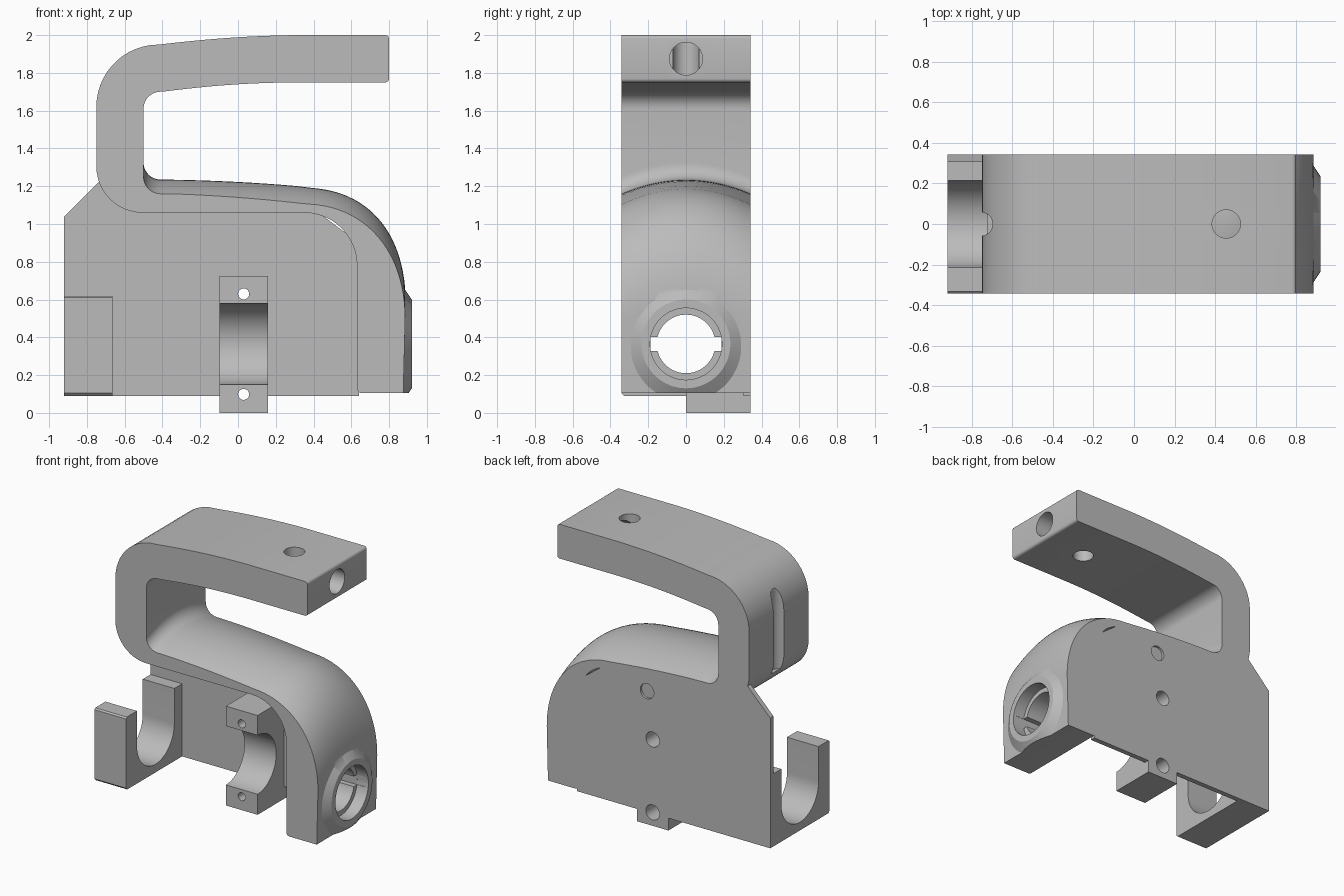
import bpy, bmesh, math
from mathutils import Matrix, Vector

default = bpy.data.objects.get("Cube")
if default:
    bpy.data.objects.remove(default, do_unlink=True)

grey = bpy.data.materials.new("plain grey")
grey.use_nodes = True
grey.diffuse_color = (0.5, 0.5, 0.5, 1)
grey.node_tree.nodes["Principled BSDF"].inputs["Base Color"].default_value = (0.5, 0.5, 0.5, 1)

W = 0.342          # half depth of the casting
BORE_Z = 0.365     # height of the main axis


def finish(name, bm):
    bmesh.ops.recalc_face_normals(bm, faces=bm.faces)
    mesh = bpy.data.meshes.new(name)
    bm.to_mesh(mesh)
    bm.free()
    obj = bpy.data.objects.new(name, mesh)
    mesh.materials.append(grey)
    bpy.context.collection.objects.link(obj)
    return obj


def loft(name, sections):
    """Skin matching closed sections and cap both ends."""
    bm = bmesh.new()
    rings = [[bm.verts.new(p) for p in s] for s in sections]
    n = len(rings[0])
    for a, b in zip(rings, rings[1:]):
        for i in range(n):
            j = (i + 1) % n
            bm.faces.new((a[i], a[j], b[j], b[i]))
    bm.faces.new(rings[0])
    bm.faces.new(rings[-1])
    return finish(name, bm)


def box(name, lo, hi):
    corners = [(lo[0], lo[1]), (hi[0], lo[1]), (hi[0], hi[1]), (lo[0], hi[1])]
    return loft(name, [[(x, y, z) for x, y in corners] for z in (lo[2], hi[2])])


def cone(name, axis, start, length, r1, r2=None):
    bm = bmesh.new()
    bmesh.ops.create_cone(bm, cap_ends=True, segments=64, radius1=r1,
                          radius2=r1 if r2 is None else r2, depth=length)
    d = Vector(axis)
    spin = d.to_track_quat('Z', 'Y').to_matrix().to_4x4()
    bm.transform(Matrix.Translation(Vector(start) + d * length / 2) @ spin)
    return finish(name, bm)


def boolean(target, tool, operation='DIFFERENCE'):
    mod = target.modifiers.new("cut", 'BOOLEAN')
    mod.operation, mod.object, mod.solver = operation, tool, 'EXACT'
    tool.hide_render = True
    bpy.context.view_layer.objects.active = target
    bpy.ops.object.modifier_apply(modifier=mod.name)
    bpy.data.objects.remove(tool, do_unlink=True)


def arc(cx, cz, rx, rz, a0, a1, n=12):
    angles = [math.radians(a0 + (a1 - a0) * i / n) for i in range(n + 1)]
    return [(cx + rx * math.cos(a), cz + rz * math.sin(a)) for a in angles]


def bezier(p0, p1, p2, p3, n=24):
    pts = [Vector(p) for p in (p0, p1, p2, p3)]
    out = []
    for i in range(n + 1):
        t = i / n
        w = ((1 - t) ** 3, 3 * t * (1 - t) ** 2, 3 * t * t * (1 - t), t ** 3)
        out.append(tuple(sum((p * k for p, k in zip(pts, w)), Vector((0, 0)))))
    return out


# Handle and curved shell: one outline, whose lower top side is crowned
def outline(shoulder, ridge, fillet_z):
    pts = arc(0.78, 1.98, 0.02, 0.02, 0, 90, 4)
    pts += bezier((0.3, 2.0), (0.0, 1.995), (-0.2, 1.975), (-0.42, 1.95), 10)
    pts += arc(-0.42, 1.62, 0.33, 0.33, 98, 180)
    pts += arc(-0.505, 1.305, 0.245, 0.245, 180, 270)
    pts += arc(0.35, 0.78, 0.28, 0.28, 90, 0)
    pts += arc(0.655, 0.13, 0.025, 0.025, 180, 270, 4)
    pts += [(0.875, 0.105)]
    pts += shoulder
    pts += ridge
    pts += arc(-0.41, fillet_z + 0.09, 0.09, 0.09, 270, 180)
    pts += arc(-0.41, 1.61, 0.09, 0.09, 180, 96)
    pts += bezier((-0.38, 1.703), (-0.2, 1.725), (0.0, 1.747), (0.3, 1.75), 10)
    pts += arc(0.78, 1.77, 0.02, 0.02, 270, 360, 4)
    return pts


edge = outline(bezier((0.885, 0.5), (0.885, 0.85), (0.68, 1.09), (0.38, 1.105)),
               bezier((0.3, 1.113), (0.1, 1.135), (-0.15, 1.155), (-0.38, 1.16), 8), 1.16)
crown = outline(bezier((0.888, 0.58), (0.888, 0.92), (0.72, 1.165), (0.40, 1.19)),
                bezier((0.32, 1.2), (0.1, 1.22), (-0.15, 1.232), (-0.38, 1.235), 8), 1.235)
sections = []
STEPS = 20
for i in range(STEPS + 1):
    s = 2 * i / STEPS - 1
    t = 1 - s * s
    sections.append([(a[0] + (b[0] - a[0]) * t, s * W, a[1] + (b[1] - a[1]) * t)
                     for a, b in zip(edge, crown)])
shell = loft("handle_and_shell", sections)

# Conical boss around the end bore, trimmed level with the base
boss = cone("boss", (1, 0, 0), (0.86, 0, BORE_Z), 0.06, 0.325, 0.235)
boolean(boss, box("trim", (0.5, -1, -0.5), (1.2, 1, 0.105)))
boolean(shell, boss, 'UNION')

# End bore with recessed ring and two key slots
boolean(shell, cone("bore", (1, 0, 0), (0.5, 0, BORE_Z), 0.5, 0.155))
boolean(shell, cone("counterbore", (1, 0, 0), (0.83, 0, BORE_Z), 0.2, 0.19))
boolean(shell, box("key_slot", (0.5, -0.188, BORE_Z - 0.037), (0.9, 0.188, BORE_Z + 0.037)))
boolean(shell, cone("cross_hole", (0, 1, 0), (0.77, -0.5, BORE_Z), 1, 0.043))

# Handle holes and the groove down the back of the riser
boolean(shell, cone("top_hole", (0, 0, 1), (0.455, 0, 1.6), 0.6, 0.07))
boolean(shell, cone("end_hole", (1, 0, 0), (0.45, 0, 1.875), 0.5, 0.087))
boolean(shell, cone("end_pilot", (1, 0, 0), (0.1, 0, 1.875), 0.5, 0.045))
boolean(shell, cone("riser_groove", (0, 0, 1), (-0.755, 0, 1.2), 0.7, 0.058))

# Back plate
plate_pts = [(-0.92, 0.09), (0.64, 0.09), (0.64, 0.9), (0.4, 1.08),
             (-0.5, 1.08), (-0.72, 1.24), (-0.92, 1.04)]
plate = loft("back_plate", [[(x, y, z) for x, z in plate_pts] for y in (0.305, W)])
boolean(plate, cone("plate_hole", (0, 1, 0), (0.075, 0, 0.97), 1, 0.036))
boolean(plate, cone("plate_recess", (0, 1, 0), (0.075, 0.325, 0.97), 1, 0.055))

# Open cradle at the left end
cradle_pts = [(-W, 0.105), (-W + 0.015, 0.09), (W, 0.09), (W, 0.62), (0.215, 0.62)]
cradle_pts += arc(0, BORE_Z, 0.215, 0.215, 0, -180, 32)
cradle_pts += [(-0.215, 0.62), (-W + 0.01, 0.62), (-W, 0.61)]
cradle = loft("cradle", [[(x, y, z) for y, z in cradle_pts] for x in (-0.92, -0.665)])

# Half-round clamp in the middle
clamp_pts = [(0, 0), (W, 0), (W, 0.725), (0, 0.725)]
clamp_pts += arc(0, BORE_Z, 0.215, 0.215, 90, -90, 32)
clamp = loft("middle_clamp", [[(x, y, z) for y, z in clamp_pts] for x in (-0.098, 0.158)])
for z in (0.63, 0.098):
    for part in (clamp, plate):
        boolean(part, cone("screw_hole", (0, 1, 0), (0.03, -0.5, z), 1.5, 0.029))
        boolean(part, cone("screw_recess", (0, 1, 0), (0.03, 0.2, z), 0.5, 0.055))

# Smooth the curved walls, keep corners crisp
for obj in (shell, plate, cradle, clamp):
    bpy.ops.object.select_all(action='DESELECT')
    obj.select_set(True)
    bpy.context.view_layer.objects.active = obj
    bpy.ops.object.shade_smooth_by_angle(angle=math.radians(30))
